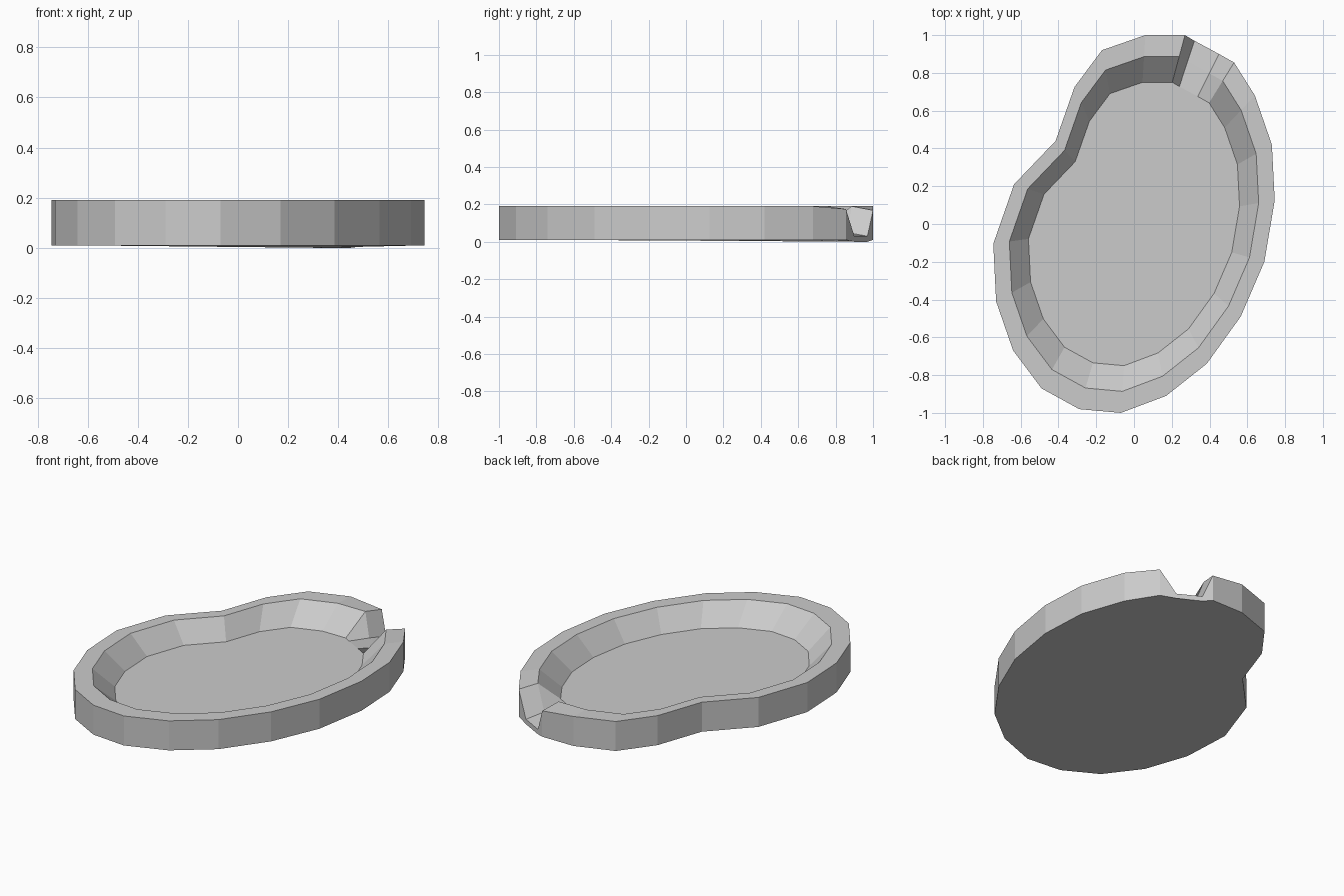
import bpy, bmesh

if "Cube" in bpy.data.objects:
    bpy.data.objects.remove(bpy.data.objects["Cube"])

# outer outline of the pond seen from above, clockwise from the back
outline = [
    (0.06, 1.0), (0.27, 1.0), (0.32, 0.97), (0.45, 0.90), (0.53, 0.855),
    (0.64, 0.68), (0.73, 0.42), (0.745, 0.125), (0.69, -0.20), (0.565, -0.49),
    (0.385, -0.74), (0.17, -0.91), (-0.07, -1.0), (-0.29, -0.98), (-0.49, -0.87),
    (-0.64, -0.67), (-0.73, -0.41), (-0.745, -0.105), (-0.635, 0.21),
    (-0.415, 0.44), (-0.315, 0.725), (-0.17, 0.92)]

RIM, FLOOR = 0.886, 0.75          # inward scale of rim and floor rings
Z_BASE, Z_TOP, Z_FLOOR = 0.01, 0.19, 0.07
notch = (2, 3)                    # columns forming the spout bed
dips = {1: 0.168, 4: 0.175}       # rim dips slightly beside the spout

bm = bmesh.new()
rings = [[], [], [], []]          # base, outer top, inner rim, floor
for i, (x, y) in enumerate(outline):
    if i in notch:
        heights = (0.0, 0.03, 0.05, Z_FLOOR)
    else:
        heights = (Z_BASE, dips.get(i, Z_TOP), Z_TOP, Z_FLOOR)
    for ring, s, z in zip(rings, (1, 1, RIM, FLOOR), heights):
        ring.append(bm.verts.new((x * s, y * s, z)))

# walls, rim and inner slope, with the spout cut through
n = len(outline)
for a, b in zip(rings, rings[1:]):
    for i in range(n):
        j = (i + 1) % n
        bm.faces.new((a[i], a[j], b[j], b[i]))

# underside and basin floor
bm.faces.new(rings[0])
bm.faces.new(rings[3])
bmesh.ops.recalc_face_normals(bm, faces=bm.faces)

mesh = bpy.data.meshes.new("pond_basin")
bm.to_mesh(mesh)
bm.free()
bpy.context.collection.objects.link(bpy.data.objects.new("pond_basin", mesh))
